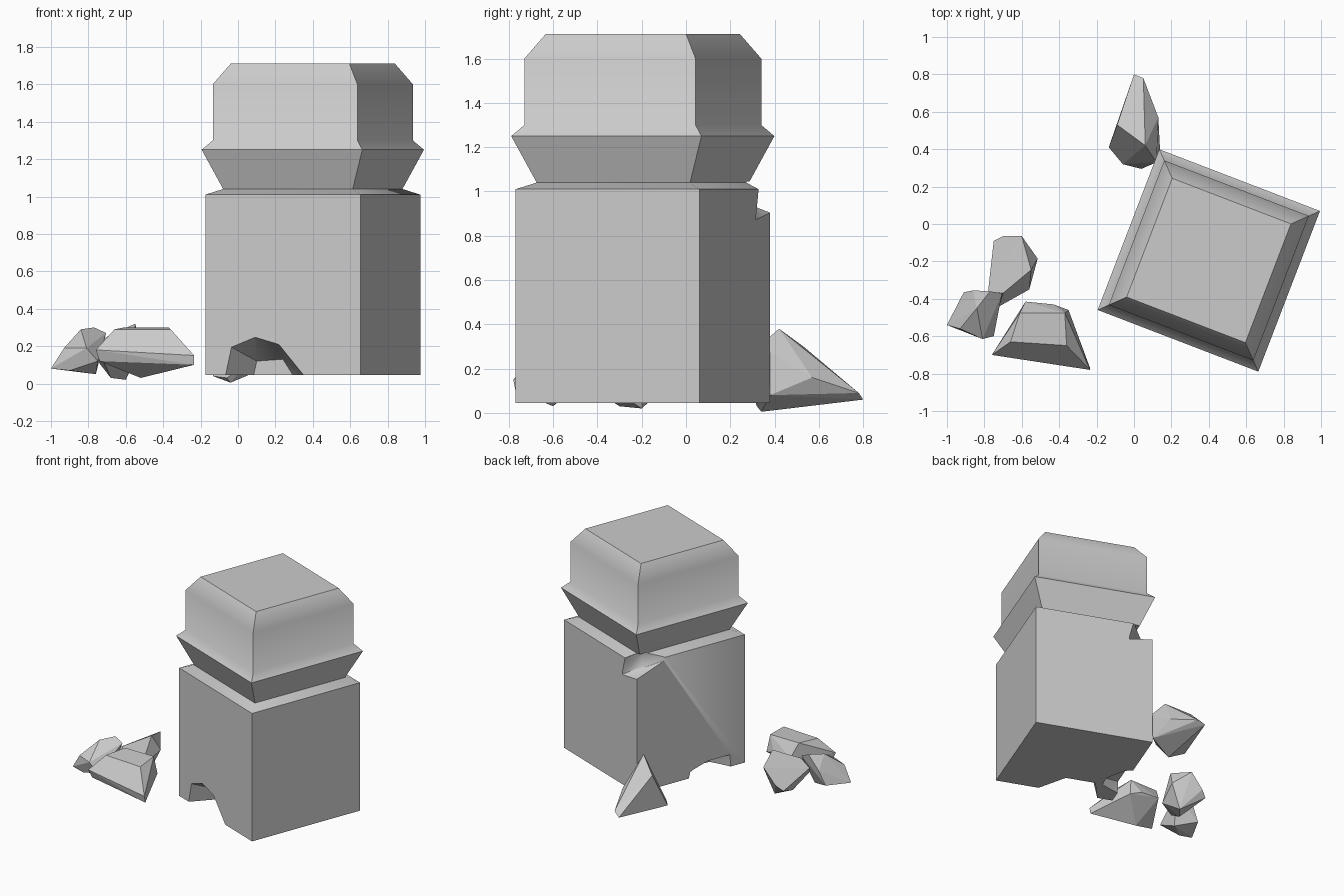
import bpy, bmesh
from math import radians

cube = bpy.data.objects.get("Cube")
if cube:
    bpy.data.objects.remove(cube, do_unlink=True)

# Single stone colour
stone = bpy.data.materials.new("grey_stone")
stone.use_nodes = True
colour = (0.6, 0.6, 0.6, 1)
stone.diffuse_color = colour
stone.node_tree.nodes["Principled BSDF"].inputs["Base Color"].default_value = colour

PILLAR_CENTRE = (0.4, -0.195, 0)
PILLAR_TURN = radians(-21)


def make_object(name, bm, on_pillar=False):
    """Turn a bmesh into an object, optionally in the pillar's own turned frame."""
    bmesh.ops.recalc_face_normals(bm, faces=bm.faces)
    mesh = bpy.data.meshes.new(name)
    bm.to_mesh(mesh)
    bm.free()
    mesh.materials.append(stone)
    obj = bpy.data.objects.new(name, mesh)
    bpy.context.collection.objects.link(obj)
    if on_pillar:
        obj.location = PILLAR_CENTRE
        obj.rotation_euler.z = PILLAR_TURN
    return obj


def make_hull(name, points, on_pillar=False):
    """Faceted convex chunk around a handful of points."""
    bm = bmesh.new()
    for p in points:
        bm.verts.new(p)
    bmesh.ops.convex_hull(bm, input=bm.verts)
    loose = [v for v in bm.verts if not v.link_faces]
    bmesh.ops.delete(bm, geom=loose, context="VERTS")
    if not on_pillar:
        bmesh.ops.dissolve_limit(bm, angle_limit=radians(8),
                                 verts=bm.verts, edges=bm.edges)
    return make_object(name, bm, on_pillar)


def make_square_loft(name, profile):
    """Stack of square rings given as (half width, height)."""
    bm = bmesh.new()
    rings = []
    for half, z in profile:
        rings.append([bm.verts.new((sx * half, sy * half, z))
                      for sx, sy in ((-1, -1), (1, -1), (1, 1), (-1, 1))])
    for low, high in zip(rings, rings[1:]):
        for i in range(4):
            j = (i + 1) % 4
            bm.faces.new((low[i], low[j], high[j], high[i]))
    bm.faces.new(rings[0])
    bm.faces.new(rings[-1])
    return make_object(name, bm, on_pillar=True)


# Pillar: block, neck, flared collar and bevelled cap
pillar = make_square_loft("broken_pillar", [
    (.445, .045), (.445, 1.01), (.371, 1.04), (.46, 1.25),
    (.414, 1.3), (.414, 1.6), (.34, 1.71)])

# Arched bite out of the front foot, narrowing inwards
front_bite = [(u, -.46, z) for u, z in
              ((-.35, -.02), (-.3, .2), (-.16, .255), (-.02, .215), (.14, .03), (.14, -.02))]
front_bite += [(u, -.245, z) for u, z in
               ((-.26, -.02), (-.227, .12), (-.077, .13), (-.02, .045), (-.02, -.02))]

# Low ragged bite under the side foot
side_bite = [(-.46, v, z) for v, z in
             ((-.34, -.02), (-.33, .14), (-.13, .14), (.01, .1), (.04, -.02))]
side_bite += [(-.3, v, z) for v, z in ((-.26, -.02), (-.24, .1), (-.04, -.02))]

# Chipped upper back corner of the block
corner_chip = [(-.47, .47, .9), (-.25, .47, .86), (-.47, .19, 1), (-.34, .34, .93),
               (-.3, .47, 1.045), (-.47, .18, 1.045), (-.35, .34, 1.045), (-.47, .47, 1.045)]

bpy.context.view_layer.objects.active = pillar
for name, points in (("front_bite", front_bite), ("side_bite", side_bite),
                     ("corner_chip", corner_chip)):
    cutter = make_hull(name, points, on_pillar=True)
    cutter.hide_render = True
    bpy.context.view_layer.update()
    cut = pillar.modifiers.new(name, "BOOLEAN")
    cut.operation = "DIFFERENCE"
    cut.solver = "EXACT"
    cut.object = cutter
    bpy.ops.object.modifier_apply(modifier=cut.name)
    bpy.data.objects.remove(cutter, do_unlink=True)

# Soft shading on the cap, crisp main edges
for obj in bpy.context.selected_objects:
    obj.select_set(False)
pillar.select_set(True)
bpy.ops.object.shade_smooth_by_angle(angle=radians(46))

# Tall shard leaning at the back corner
make_hull("back_shard", [
    (0, .8, .06), (.05, .78, .09), (.13, .57, .16), (.14, .38, .08), (.12, .33, .3),
    (.06, .42, .38), (-.09, .53, .3), (-.135, .41, .04), (-.06, .32, .03),
    (.04, .295, .1), (-.04, .34, .005)])

# Wide slab in front
make_hull("front_rubble", [
    (-.76, -.7, .18), (-.235, -.78, .15), (-.235, -.77, .1), (-.66, -.63, .29),
    (-.36, -.65, .29), (-.61, -.475, .3), (-.37, -.475, .3), (-.58, -.415, .2),
    (-.43, -.43, .2), (-.35, -.46, .17), (-.52, -.6, .03), (-.74, -.68, .12)])

# Small chunk on the outer side
make_hull("outer_rubble", [
    (-1, -.54, .08), (-.93, -.56, .19), (-.84, -.45, .29), (-.77, -.36, .3),
    (-.705, -.37, .27), (-.91, -.365, .1), (-.86, -.355, .2), (-.75, -.6, .12),
    (-.81, -.615, .19), (-.9, -.56, .07), (-.76, -.45, .05)])

# Upright chunk behind it
make_hull("rear_rubble", [
    (-.55, -.245, .32), (-.6, -.065, .27), (-.7, -.065, .16), (-.75, -.09, .12),
    (-.78, -.36, .2), (-.7, -.37, .25), (-.72, -.44, .12), (-.515, -.185, .2),
    (-.56, -.35, .12), (-.6, -.2, .02), (-.68, -.3, .03)])
